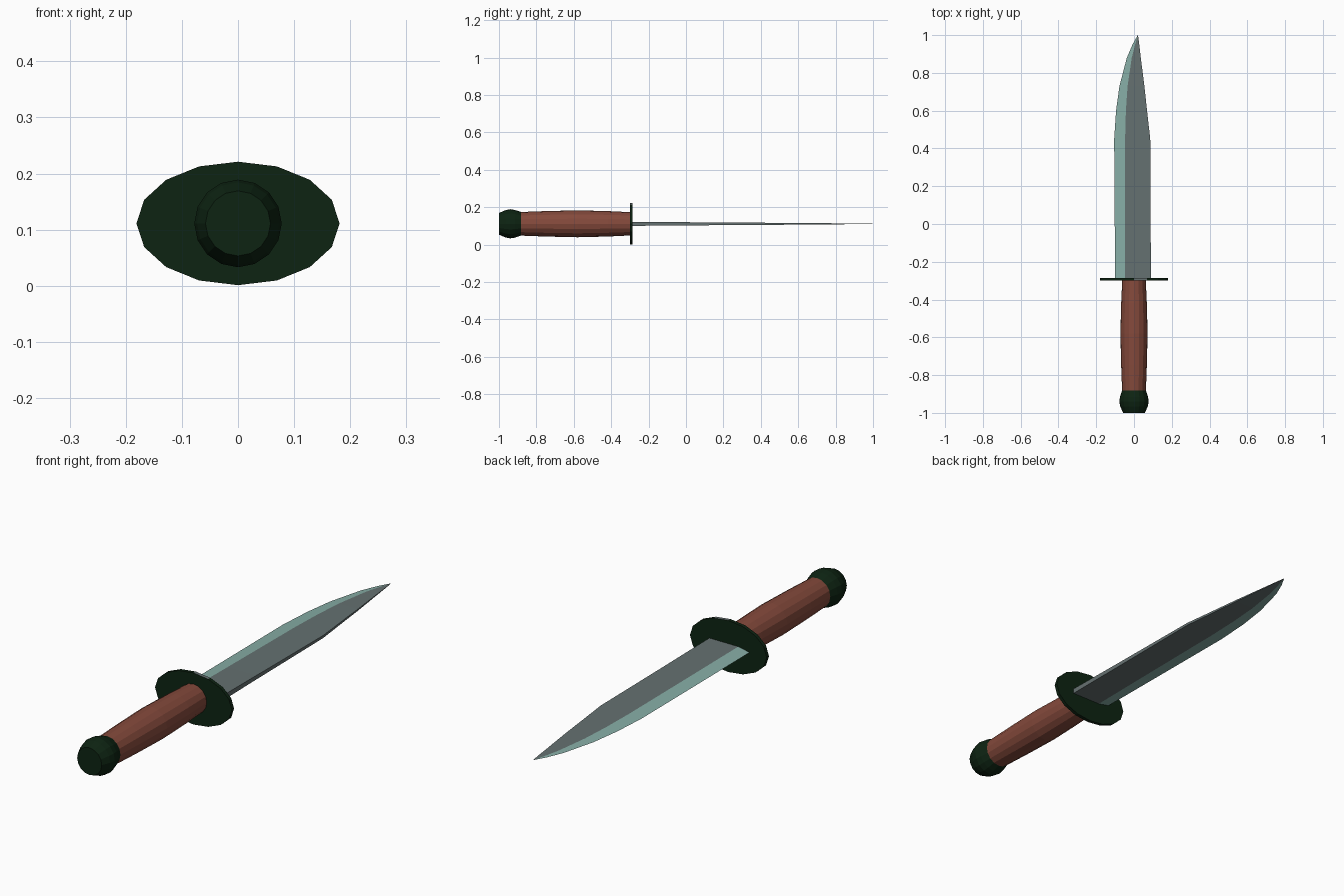
import bpy, bmesh, math

cube = bpy.data.objects.get("Cube")
if cube:
    bpy.data.objects.remove(cube)

AXIS_Z = 0.111
SIDES = 16


def material(name, rgb):
    m = bpy.data.materials.new(name)
    m.use_nodes = True
    m.diffuse_color = (*rgb, 1)
    m.node_tree.nodes["Principled BSDF"].inputs["Base Color"].default_value = (*rgb, 1)
    return m


green = material("dark green", (0.004, 0.017, 0.006))
brown = material("red brown", (0.23, 0.067, 0.044))
steel = material("grey steel", (0.13, 0.165, 0.165))
edge = material("pale edge steel", (0.24, 0.42, 0.38))


def loft(name, rings, mats):
    """Skin a list of equal-length point rings and cap both ends."""
    bm = bmesh.new()
    loops = [[bm.verts.new(p) for p in ring] for ring in rings]
    n = len(loops[0])
    for a, b in zip(loops, loops[1:]):
        for i in range(n):
            j = (i + 1) % n
            bm.faces.new((a[i], a[j], b[j], b[i]))
    bm.faces.new(loops[0])
    bm.faces.new(loops[-1])
    bmesh.ops.remove_doubles(bm, verts=bm.verts, dist=0.00005)
    bmesh.ops.recalc_face_normals(bm, faces=bm.faces)
    me = bpy.data.meshes.new(name)
    bm.to_mesh(me)
    bm.free()
    for m in mats:
        me.materials.append(m)
    ob = bpy.data.objects.new(name, me)
    bpy.context.collection.objects.link(ob)
    return ob


def ellipse(y, rx, rz):
    steps = [2 * math.pi * i / SIDES for i in range(SIDES)]
    return [(rx * math.cos(t), y, AXIS_Z + rz * math.sin(t)) for t in steps]


def turned(name, profile, mat):
    return loft(name, [ellipse(y, r, r) for y, r in profile], [mat])


# Grip and pommel, turned around the long axis
turned("pommel", [(-1, 0.058), (-0.965, 0.073), (-0.94, 0.078), (-0.915, 0.074), (-0.878, 0.062)], green)
turned("handle", [(-0.885, 0.063), (-0.75, 0.068), (-0.58, 0.072), (-0.42, 0.068), (-0.292, 0.062)], brown)

# Oval guard with one bare steel facet on its rim
guard = loft("guard", [ellipse(y, 0.181, 0.11) for y in (-0.3, -0.285)], [green, steel])
for f in guard.data.polygons:
    if abs(f.normal.y) < 0.1 and f.center.z > 0.2 and 0 < f.center.x < 0.06:
        f.material_index = 1

# Blade stations: y, cutting edge x, bevel line x, spine x, half thickness
stations = [
    (-0.292, -0.100, -0.047, 0.090, 0.011),
    (0.00, -0.102, -0.047, 0.088, 0.0085),
    (0.45, -0.105, -0.047, 0.086, 0.0055),
    (0.60, -0.095, -0.043, 0.069, 0.0045),
    (0.73, -0.077, -0.034, 0.055, 0.0035),
    (0.88, -0.038, -0.012, 0.036, 0.002),
    (0.95, -0.008, 0.006, 0.028, 0.001),
    (1.00, 0.020, 0.0205, 0.021, 0.0003),
]
rings = []
for y, e, b, s, h in stations:
    top, low = AXIS_Z + h, AXIS_Z - h
    rings.append([(e, y, AXIS_Z), (b, y, top), (s, y, top), (s, y, low), (b, y, low)])
blade = loft("blade", rings, [steel, edge])

# Pale metal on the two bevels that run to the cutting edge
for f in blade.data.polygons:
    pts = [blade.data.vertices[i].co for i in f.vertices]
    if abs(f.normal.y) < 0.9 and any(abs(p.z - AXIS_Z) < 0.0001 for p in pts):
        f.material_index = 1
